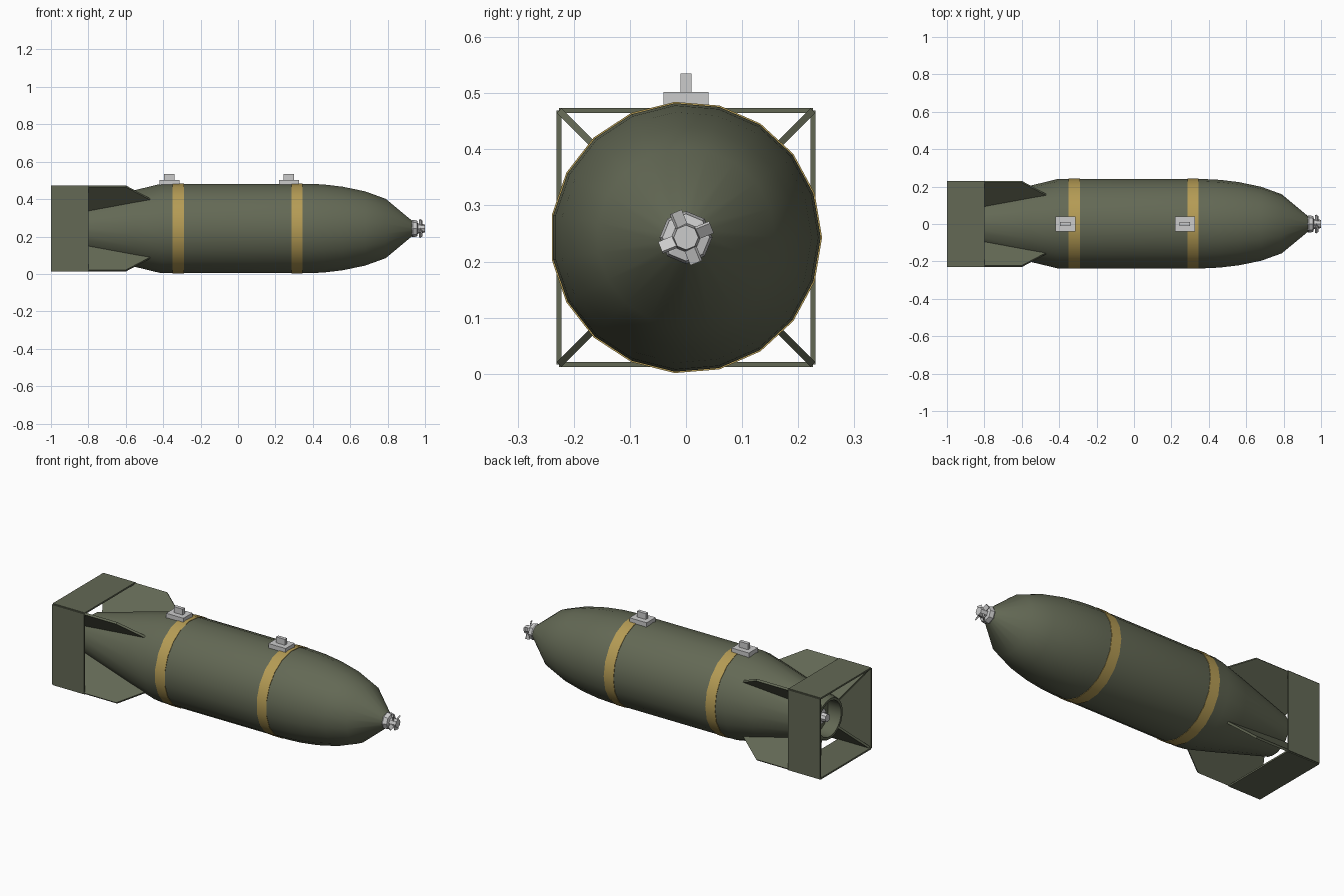
import bpy, bmesh
from math import cos, sin, pi, radians, sqrt
from mathutils import Matrix, Vector

if "Cube" in bpy.data.objects:
    bpy.data.objects.remove(bpy.data.objects["Cube"])

CZ = 0.243  # height of the long axis


def material(name, rgb):
    m = bpy.data.materials.new(name)
    m.diffuse_color = (*rgb, 1)
    m.use_nodes = True
    m.node_tree.nodes["Principled BSDF"].inputs["Base Color"].default_value = m.diffuse_color
    return m


OLIVE = material("olive_paint", (0.125, 0.14, 0.09))
YELLOW = material("yellow_paint", (0.46, 0.33, 0.09))


def finish(bm, name, mat=None, smooth=None):
    bmesh.ops.recalc_face_normals(bm, faces=bm.faces)
    me = bpy.data.meshes.new(name)
    bm.to_mesh(me)
    bm.free()
    ob = bpy.data.objects.new(name, me)
    bpy.context.collection.objects.link(ob)
    if mat:
        me.materials.append(mat)
    if smooth:
        bpy.ops.object.select_all(action='DESELECT')
        ob.select_set(True)
        bpy.context.view_layer.objects.active = ob
        bpy.ops.object.shade_smooth_by_angle(angle=radians(smooth))
    return ob


def lathe(name, profile, sides, mat=None, smooth=None, loop=False):
    """Revolve (x, radius) points around the long axis."""
    bm = bmesh.new()
    rings = [[bm.verts.new((x, r * cos(2 * pi * i / sides), CZ + r * sin(2 * pi * i / sides)))
              for i in range(sides)] for x, r in profile]
    pairs = list(zip(rings, rings[1:]))
    if loop:
        pairs.append((rings[-1], rings[0]))
    for a, b in pairs:
        for i in range(sides):
            j = (i + 1) % sides
            bm.faces.new((a[i], a[j], b[j], b[i]))
    if not loop:
        bm.faces.new(rings[0])
        bm.faces.new(rings[-1])
    return finish(bm, name, mat, smooth)


def add_box(bm, size, matrix):
    bmesh.ops.create_cube(bm, size=1, matrix=matrix @ Matrix.Diagonal((*size, 1)))


# Main casing with recessed tail opening
lathe("casing", [(-0.82, 0.10), (-0.90, 0.10), (-0.90, 0.114), (-0.55, 0.206), (-0.41, 0.24),
                 (0.38, 0.24), (0.46, 0.236), (0.56, 0.224), (0.68, 0.199), (0.79, 0.159),
                 (0.93, 0.042)], 19, OLIVE, 35)

# Painted bands
for name, x in (("rear_band", -0.32), ("front_band", 0.315)):
    lathe(name, [(x - 0.03, 0.236), (x - 0.03, 0.2425), (x + 0.03, 0.2425), (x + 0.03, 0.236)],
          19, YELLOW, 35, loop=True)

# Suspension lugs
for name, x in (("rear_lug", -0.367), ("front_lug", 0.272)):
    bm = bmesh.new()
    add_box(bm, (0.108, 0.08, 0.04), Matrix.Translation((x, 0, 0.482)))
    add_box(bm, (0.055, 0.02, 0.04), Matrix.Translation((x, 0, 0.515)))
    finish(bm, name)

# Square tail shroud made of four plates
bm = bmesh.new()
for k in range(4):
    rot = Matrix.Translation((0, 0, CZ)) @ Matrix.Rotation(k * pi / 2, 4, 'X')
    add_box(bm, (0.2, 0.452, 0.009), rot @ Matrix.Translation((-0.9, 0, 0.2265)))
finish(bm, "tail_shroud", OLIVE)

# Four diagonal fins running to the shroud corners
corner = 0.226 * sqrt(2)
outline = [(-0.44, 0.20), (-0.60, corner), (-0.995, corner), (-0.90, 0.107), (-0.80, 0.13)]
bm = bmesh.new()
for k in range(4):
    rot = Matrix.Translation((0, 0, CZ)) @ Matrix.Rotation(pi / 4 + k * pi / 2, 4, 'X')
    a, b = ([bm.verts.new(rot @ Vector((x, s, r))) for x, r in outline] for s in (-0.006, 0.006))
    bm.faces.new(a)
    bm.faces.new(b)
    for i in range(len(a)):
        j = (i + 1) % len(a)
        bm.faces.new((a[i], a[j], b[j], b[i]))
finish(bm, "tail_fins", OLIVE)

# Nose fuze and its small vane
lathe("nose_fuze", [(0.925, 0.042), (0.935, 0.047), (0.958, 0.042), (0.962, 0.026), (1.0, 0.022)], 8)
bm = bmesh.new()
for k in range(4):
    rot = Matrix.Translation((0.978, 0, CZ)) @ Matrix.Rotation(radians(22) + k * pi / 2, 4, 'X')
    add_box(bm, (0.007, 0.023, 0.03),
            rot @ Matrix.Translation((0, 0, 0.034)) @ Matrix.Rotation(radians(35), 4, 'Z'))
finish(bm, "nose_vane")

# Tail fuze inside the opening
lathe("tail_fuze", [(-0.81, 0.042), (-0.85, 0.042), (-0.855, 0.025), (-0.885, 0.022)], 8)
